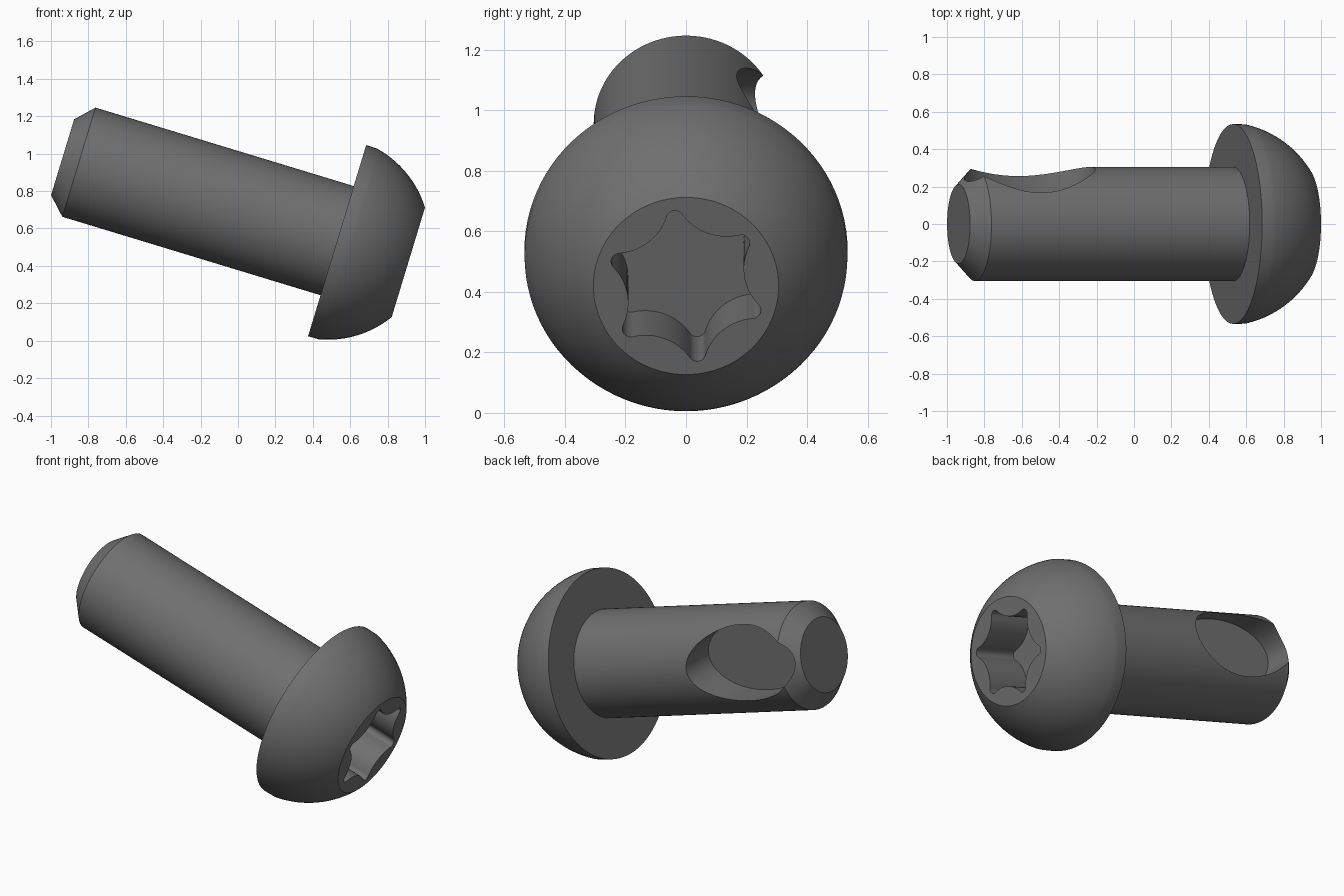
import bpy, bmesh, math
from math import sin, cos, atan2, hypot, radians, pi
from mathutils import Matrix

cube = bpy.data.objects.get("Cube")
if cube:
    bpy.data.objects.remove(cube)

# One dark steel colour for the whole fastener
steel = bpy.data.materials.new("dark_steel")
steel.use_nodes = True
colour = (0.16, 0.16, 0.16, 1)
steel.diffuse_color = colour
steel.node_tree.nodes["Principled BSDF"].inputs["Base Color"].default_value = colour

# Local z runs from the head to the shaft tip, local x is the upper side
PLACE = Matrix.Translation((0.53, 0, 0.535)) @ Matrix.Rotation(radians(-73.1), 4, "Y")


def make_object(name, bm):
    bmesh.ops.recalc_face_normals(bm, faces=bm.faces)
    mesh = bpy.data.meshes.new(name)
    bm.to_mesh(mesh)
    bm.free()
    mesh.materials.append(steel)
    obj = bpy.data.objects.new(name, mesh)
    bpy.context.collection.objects.link(obj)
    obj.matrix_world = PLACE
    return obj


def lathe(name, profile, sides=96):
    """Revolve (radius, z) points around local z."""
    bm = bmesh.new()
    rings = []
    for r, z in profile:
        rings.append([bm.verts.new((r * cos(2 * pi * i / sides), r * sin(2 * pi * i / sides), z))
                      for i in range(sides)])
    for a, b in zip(rings, rings[1:]):
        for i in range(sides):
            j = (i + 1) % sides
            bm.faces.new((a[i], a[j], b[j], b[i]))
    bm.faces.new(rings[0])
    bm.faces.new(rings[-1])
    return make_object(name, bm)


def prism(name, outline, offset):
    """Extrude a closed outline of 3D points."""
    bm = bmesh.new()
    face = bm.faces.new([bm.verts.new(p) for p in outline])
    new = bmesh.ops.extrude_face_region(bm, geom=[face])["geom"]
    bmesh.ops.translate(bm, vec=offset, verts=[v for v in new if isinstance(v, bmesh.types.BMVert)])
    return make_object(name, bm)


def cut(body, cutter):
    cutter.hide_render = True
    mod = body.modifiers.new("cut", "BOOLEAN")
    mod.operation = "DIFFERENCE"
    mod.solver = "EXACT"
    mod.object = cutter
    bpy.context.view_layer.objects.active = body
    bpy.ops.object.modifier_apply(modifier=mod.name)
    bpy.data.objects.remove(cutter)


# Body: domed head with a short rim, shaft and chamfered tip
HEAD_TOP, DOME_R, DOME_Z = -0.398, 0.545, 0.053
start, end = math.acos((DOME_Z - HEAD_TOP) / DOME_R), math.acos((DOME_Z + 0.06) / DOME_R)
steps = 18
dome = []
for i in range(steps + 1):
    t = start + (end - start) * i / steps
    dome.append((DOME_R * sin(t), DOME_Z - DOME_R * cos(t)))
body = lathe("round_head_bolt", dome + [(0.534, 0), (0.305, 0), (0.305, 1.443), (0.212, 1.534)])

# Six-lobed socket: small tip arcs joined by large inward arcs
TIP_R, TIP_D, DIP_R, DIP_D = 0.028, 0.235, 0.178, 0.373
dx, dy = DIP_D * cos(pi / 6) - TIP_D, DIP_D * sin(pi / 6)
join = atan2(dy, dx)
back = atan2(-dy, -dx)
outline = []
for lobe in range(6):
    turn = Matrix.Rotation(lobe * pi / 3 - radians(9), 3, "Z")
    points = []
    for i in range(21):
        a = -join + 2 * join * i / 20
        points.append((TIP_D + TIP_R * cos(a), TIP_R * sin(a)))
    first = back % (2 * pi)
    last = 2 * (pi + pi / 6) - first
    for i in range(1, 16):
        a = first + (last - first) * i / 16
        points.append((DIP_D * cos(pi / 6) + DIP_R * cos(a), dy + DIP_R * sin(a)))
    for x, y in points:
        outline.append(turn @ Matrix.Translation((x, y, HEAD_TOP - 0.1)).to_translation())
cut(body, prism("socket_cutter", outline, (0, 0, 0.38)))

# Oval flat-bottomed pocket in the back of the shaft
oval = [(0.045 + 0.21 * cos(2 * pi * i / 80), 0.08, 1.15 + 0.36 * sin(2 * pi * i / 80))
        for i in range(80)]
cut(body, prism("pocket_cutter", oval, (0, 0.4, 0)))

# Smooth round surfaces with crisp edges
bpy.ops.object.select_all(action="DESELECT")
body.select_set(True)
bpy.context.view_layer.objects.active = body
bpy.ops.object.shade_smooth_by_angle(angle=radians(20))
